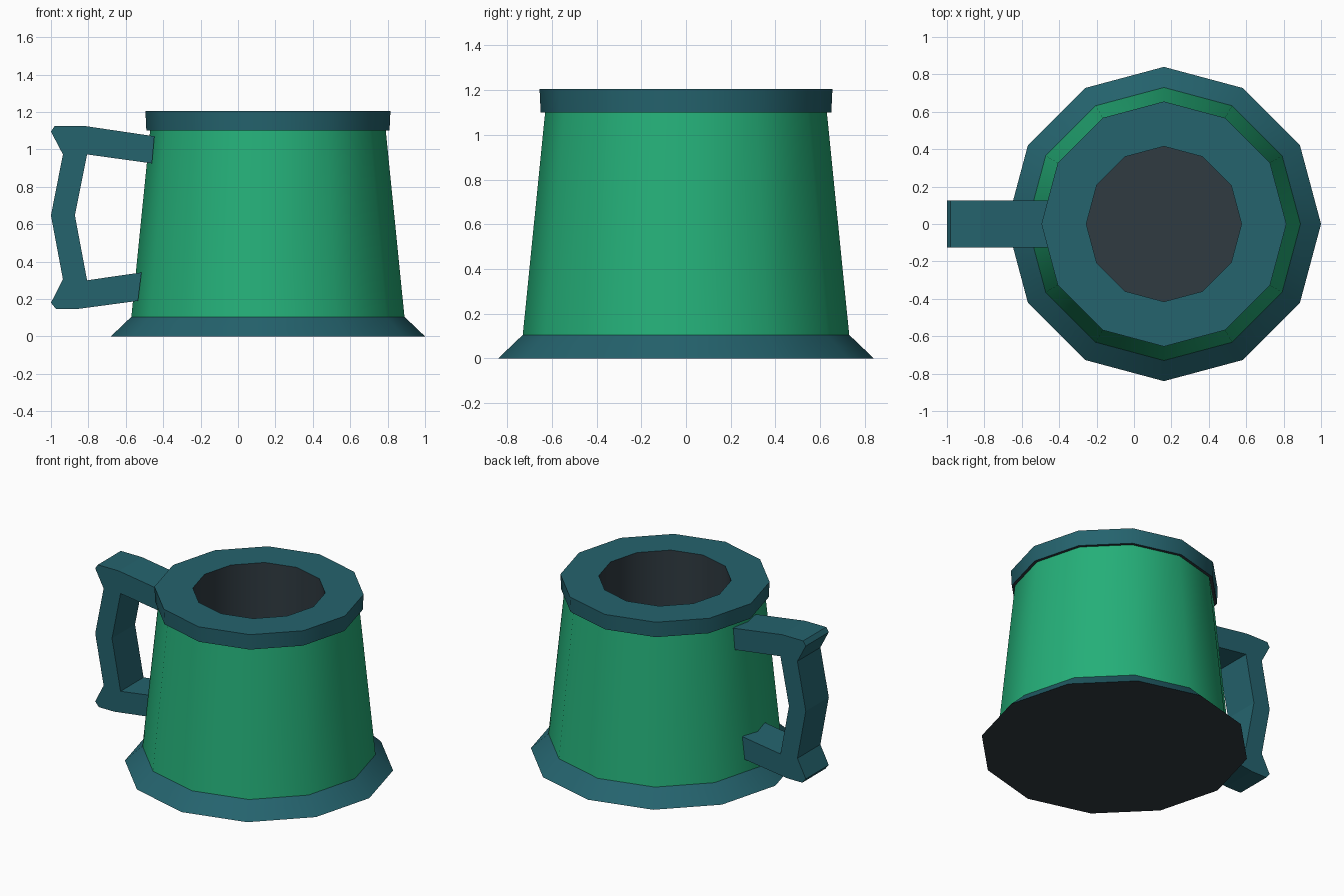
import bpy, bmesh, math

if "Cube" in bpy.data.objects:
    bpy.data.objects.remove(bpy.data.objects["Cube"])

SIDES = 12
CENTRE_X = 0.16


def material(name, rgb):
    m = bpy.data.materials.new(name)
    m.diffuse_color = (*rgb, 1.0)
    m.use_nodes = True
    m.node_tree.nodes["Principled BSDF"].inputs["Base Color"].default_value = m.diffuse_color
    return m


teal = material("teal trim", (0.018, 0.125, 0.155))
green = material("green wall", (0.018, 0.43, 0.19))
dark = material("dark inside", (0.029, 0.043, 0.053))


def add_object(name, bm, mats):
    mesh = bpy.data.meshes.new(name)
    bm.to_mesh(mesh)
    bm.free()
    for m in mats:
        mesh.materials.append(m)
    ob = bpy.data.objects.new(name, mesh)
    bpy.context.scene.collection.objects.link(ob)
    return ob


def lathe(name, profile, mats, segment_mats):
    """Turn an (r, z) profile, listed so that its left side is inside."""
    bm = bmesh.new()
    rings = []
    for r, z in profile:
        if r == 0:
            rings.append([bm.verts.new((0, 0, z))])
        else:
            rings.append([bm.verts.new((r * math.cos(2 * math.pi * i / SIDES),
                                        r * math.sin(2 * math.pi * i / SIDES), z))
                          for i in range(SIDES)])
    for a, b, mi in zip(rings, rings[1:], segment_mats):
        if len(a) == 1:
            f = [bm.faces.new(b[::-1])]
        elif len(b) == 1:
            f = [bm.faces.new(a)]
        else:
            f = [bm.faces.new((a[i], a[(i + 1) % SIDES], b[(i + 1) % SIDES], b[i]))
                 for i in range(SIDES)]
        for face in f:
            face.material_index = mi
    # the centre point of a disc is only a marker
    bmesh.ops.delete(bm, geom=[v for v in bm.verts if not v.link_faces], context='VERTS')
    ob = add_object(name, bm, mats)
    ob.location.x = CENTRE_X
    ob.data.shade_smooth()
    ob.data.set_sharp_from_angle(angle=math.radians(35))
    return ob


# flared foot with dark underside
lathe("base", [(0, 0), (0.84, 0), (0.73, 0.105)], [teal, dark], [1, 0])
# tapered wall
lathe("body", [(0.73, 0.105), (0.63, 1.1)], [green], [0])
# rim band with dark underside
lathe("rim", [(0.63, 1.1), (0.65, 1.1), (0.655, 1.205), (0.415, 1.205)],
      [teal, dark], [1, 0, 0])
# hollow inside
lathe("interior", [(0.415, 1.205), (0.415, 0.105), (0, 0.105)], [dark], [0, 0])

# handle: angular outline in the xz plane, extruded along y
outline = [(-0.447, 1.07), (-0.82, 1.125), (-0.98, 1.125), (-1.0, 1.095),
           (-0.936, 0.973), (-1.0, 0.647), (-0.936, 0.305), (-1.0, 0.18),
           (-0.973, 0.147), (-0.856, 0.147), (-0.535, 0.19), (-0.516, 0.342),
           (-0.807, 0.30), (-0.872, 0.647), (-0.807, 0.973), (-0.46, 0.925)]
bm = bmesh.new()
front = bm.faces.new([bm.verts.new((x, -0.125, z)) for x, z in outline])
ext = bmesh.ops.extrude_face_region(bm, geom=[front], use_keep_orig=True)
for v in [g for g in ext["geom"] if isinstance(g, bmesh.types.BMVert)]:
    v.co.y = 0.125
bmesh.ops.recalc_face_normals(bm, faces=bm.faces)
add_object("handle", bm, [teal])
